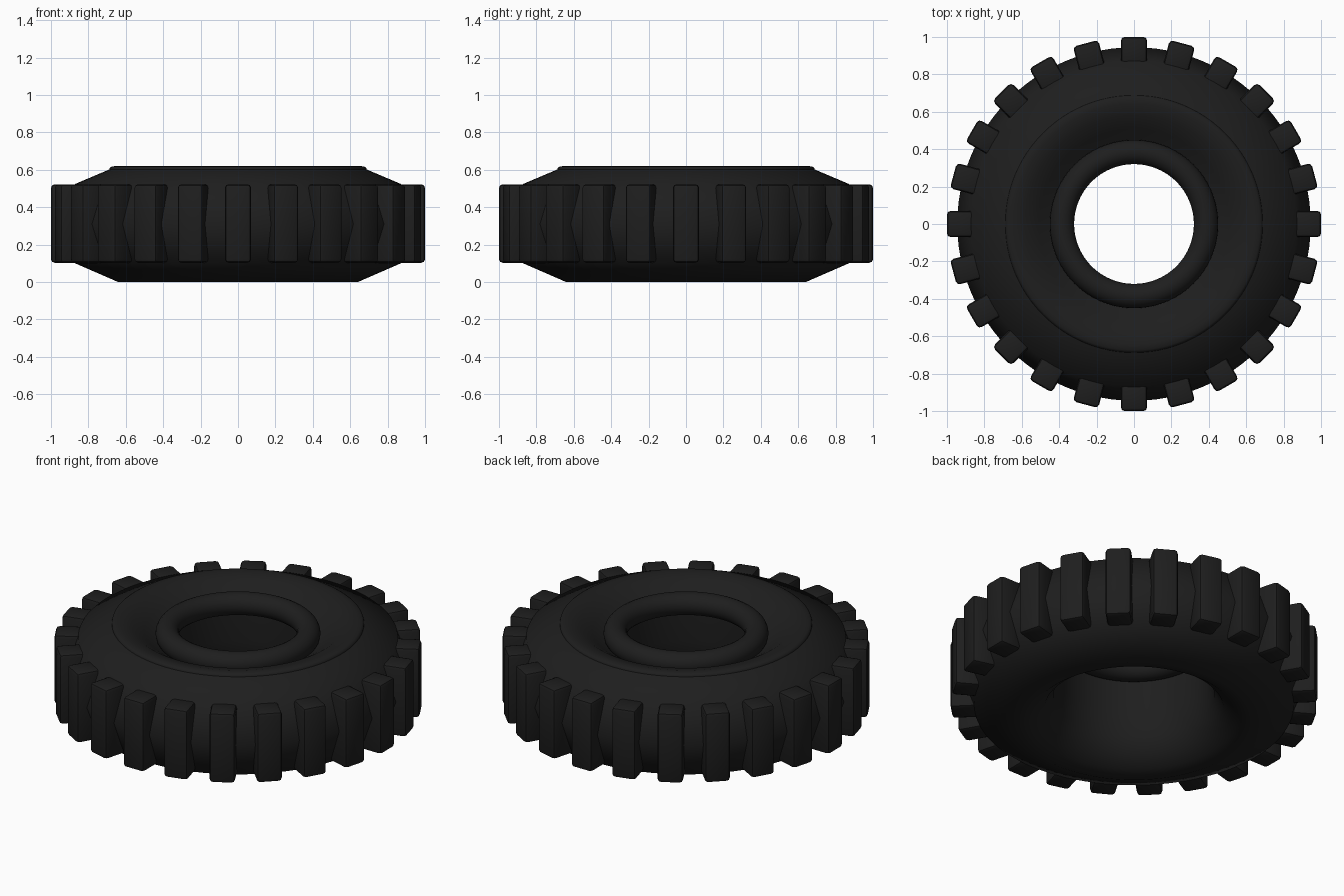
import bpy, bmesh, math
from mathutils import Matrix, Vector

if "Cube" in bpy.data.objects:
    bpy.data.objects.remove(bpy.data.objects["Cube"])

rubber = bpy.data.materials.new("black_rubber")
rubber.diffuse_color = (0.013, 0.013, 0.013, 1)
rubber.use_nodes = True
rubber.node_tree.nodes["Principled BSDF"].inputs["Base Color"].default_value = rubber.diffuse_color


def finish(bm, name, angle):
    bmesh.ops.recalc_face_normals(bm, faces=bm.faces[:])
    me = bpy.data.meshes.new(name)
    bm.to_mesh(me)
    bm.free()
    me.materials.append(rubber)
    ob = bpy.data.objects.new(name, me)
    bpy.context.collection.objects.link(ob)
    bpy.ops.object.select_all(action='DESELECT')
    bpy.context.view_layer.objects.active = ob
    ob.select_set(True)
    bpy.ops.object.shade_smooth_by_angle(angle=math.radians(angle))
    return ob


def revolve(profile, name, angle, steps=96):
    """Spin a closed (radius, height) profile around z."""
    bm = bmesh.new()
    rings = []
    for i in range(steps):
        a = 2 * math.pi * i / steps
        rings.append([bm.verts.new((r * math.cos(a), r * math.sin(a), z))
                      for r, z in profile])
    n = len(profile)
    for i in range(steps):
        p, q = rings[i], rings[(i + 1) % steps]
        for j in range(n):
            k = (j + 1) % n
            bm.faces.new((p[j], q[j], q[k], p[k]))
    return finish(bm, name, angle)


# Tyre body: inner wall flaring out below, sloped shoulders, peaked crown,
# small raised step on top, dished upper sidewall
revolve([(0.42, 0.50), (0.42, 0.30), (0.44, 0.16), (0.49, 0.075), (0.56, 0.022),
         (0.64, 0.0), (0.87, 0.10), (0.945, 0.31), (0.87, 0.525), (0.688, 0.602),
         (0.686, 0.611), (0.675, 0.618), (0.645, 0.621), (0.58, 0.605),
         (0.51, 0.56), (0.455, 0.52)],
        "tyre_body", 48)

# Rounded bead ring around the hole
revolve([(0.385 + 0.065 * math.cos(2 * math.pi * k / 20),
          0.545 + 0.065 * math.sin(2 * math.pi * k / 20)) for k in range(20)],
        "bead_ring", 60)

# Bevelled tread blocks
bm = bmesh.new()
for i in range(24):
    m = (Matrix.Rotation(2 * math.pi * i / 24, 4, 'Z')
         @ Matrix.Translation(Vector((0.927, 0, 0.313)))
         @ Matrix.Diagonal((0.146, 0.14, 0.42, 1)))
    bmesh.ops.create_cube(bm, size=1, matrix=m)
bmesh.ops.bevel(bm, geom=bm.edges[:], offset=0.02, segments=2,
                affect='EDGES', profile=0.5)
finish(bm, "tread_blocks", 30)
